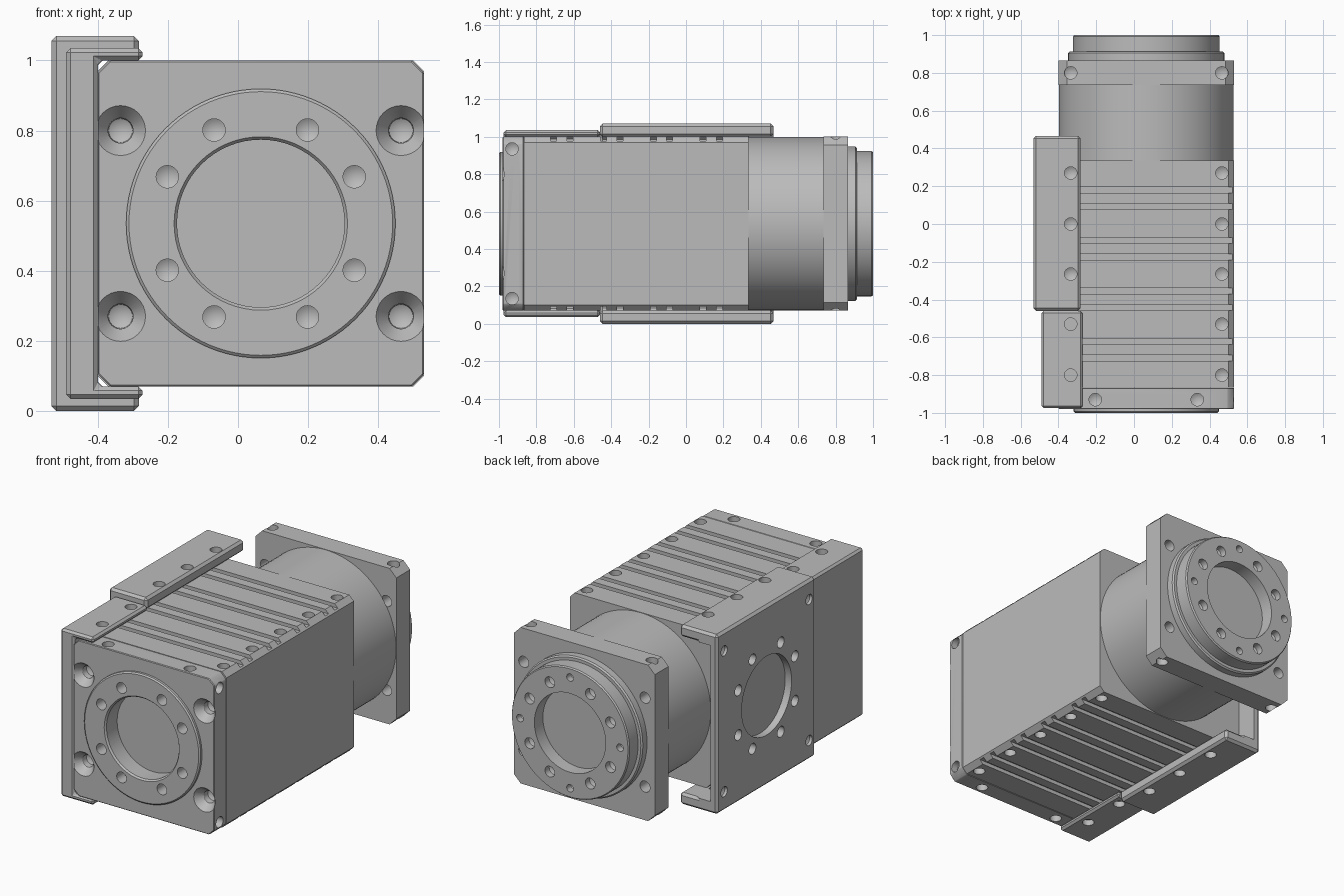
import bpy, bmesh, math
from mathutils import Vector, Matrix

if "Cube" in bpy.data.objects:
    bpy.data.objects.remove(bpy.data.objects["Cube"], do_unlink=True)

metal = bpy.data.materials.new("plain_grey_metal")
metal.use_nodes = True
GREY = (0.5, 0.5, 0.5, 1)
metal.diffuse_color = GREY
metal.node_tree.nodes["Principled BSDF"].inputs["Base Color"].default_value = GREY

CX, CZ, HALF = 0.065, 0.535, 0.465      # main axis and half width of the square body
X, Y, Z = Vector((1, 0, 0)), Vector((0, 1, 0)), Vector((0, 0, 1))


def add_lathe(bm, origin, axis, profile, segs=32):
    """Closed solid of revolution; profile is (distance along axis, radius)."""
    mat = Matrix.Translation(origin) @ axis.to_track_quat('Z', 'Y').to_matrix().to_4x4()
    rings = []
    for d, r in profile:
        n = segs if r > 0 else 1
        rings.append([bm.verts.new(mat @ Vector((r * math.cos(a), r * math.sin(a), d)))
                      for a in (math.tau * i / segs for i in range(n))])
    for a, b in zip(rings, rings[1:]):
        for i in range(segs):
            j = (i + 1) % segs
            if len(b) == 1:
                bm.faces.new((a[i], a[j], b[0]))
            else:
                bm.faces.new((a[i], a[j], b[j], b[i]))
    for ring in (rings[0], rings[-1]):
        if len(ring) > 1:
            bm.faces.new(ring)


def add_box(bm, lo, hi):
    lo, hi = Vector(lo), Vector(hi)
    size = hi - lo
    bmesh.ops.create_cube(bm, size=1, matrix=Matrix.Translation((lo + hi) / 2)
                          @ Matrix.Diagonal((*size, 1)))


def add_prism(bm, outline, y0, y1):
    face = bm.faces.new([bm.verts.new((x, y0, z)) for x, z in outline])
    grown = bmesh.ops.extrude_face_region(bm, geom=[face])["geom"]
    moved = [v for v in grown if isinstance(v, bmesh.types.BMVert)]
    bmesh.ops.translate(bm, vec=(0, y1 - y0, 0), verts=moved)


def drill(bm, point, axis, r=0.033, depth=0.04, segs=24):
    """Blind hole with a conical tip; axis points into the part."""
    add_lathe(bm, Vector(point), axis, [(-0.03, r), (depth, r), (depth + r * 0.6, 0)], segs)


def to_object(name, bm):
    bmesh.ops.recalc_face_normals(bm, faces=bm.faces)
    mesh = bpy.data.meshes.new(name)
    bm.to_mesh(mesh)
    bm.free()
    obj = bpy.data.objects.new(name, mesh)
    bpy.context.collection.objects.link(obj)
    return obj


def make(name, build, cut=None, bevel=0):
    """Build a part, bevel it, subtract its cutter and shade it."""
    bm = bmesh.new()
    build(bm)
    obj = to_object(name, bm)
    obj.data.materials.append(metal)
    if bevel:
        mod = obj.modifiers.new("chamfer", 'BEVEL')
        mod.width, mod.segments = bevel, 1
    cutter = None
    if cut:
        bm = bmesh.new()
        cut(bm)
        cutter = to_object(name + "_cutter", bm)
        cutter.hide_render = True
        mod = obj.modifiers.new("holes", 'BOOLEAN')
        mod.operation, mod.solver, mod.object = 'DIFFERENCE', 'EXACT', cutter
    bpy.ops.object.select_all(action='DESELECT')
    obj.select_set(True)
    bpy.context.view_layer.objects.active = obj
    for mod in list(obj.modifiers):
        bpy.ops.object.modifier_apply(modifier=mod.name)
    if cutter:
        bpy.data.objects.remove(cutter, do_unlink=True)
    bpy.ops.object.shade_smooth_by_angle(angle=math.radians(25))
    return obj


def square(c):
    """Body cross-section with chamfered corners."""
    h, k = HALF, HALF - c
    return [(CX + a, CZ + b) for a, b in ((-k, -h), (k, -h), (h, -k), (h, k),
                                          (k, h), (-k, h), (-h, k), (-h, -k))]


def bolt_circle(r=0.298):
    slope = math.atan(0.5)
    for q in range(4):
        for a in (slope, math.pi / 2 - slope):
            t = a + q * math.pi / 2
            yield r * math.cos(t), r * math.sin(t)


CORNERS = [(sx * 0.4, sz * 0.265) for sx in (-1, 1) for sz in (-1, 1)]
ROWS = (0.27, 0, -0.265, -0.53, -0.8)
TOP, BOTTOM = CZ + HALF, CZ - HALF


# Main body with paired cooling grooves and a row of holes, above and below
def body_cuts(bm):
    for pair in range(4):
        for y in (0.18 - pair * 0.267, 0.092 - pair * 0.267):
            add_box(bm, (-0.6, y - 0.016, TOP - 0.022), (0.7, y + 0.016, TOP + 0.1))
            add_box(bm, (-0.6, y - 0.016, BOTTOM - 0.1), (0.7, y + 0.016, BOTTOM + 0.022))
    for y in ROWS:
        drill(bm, (CX + 0.4, y, TOP), -Z)
        drill(bm, (CX + 0.4, y, BOTTOM), Z)


make("main_body", lambda bm: add_prism(bm, square(0.03), -0.865, 0.335), body_cuts)


# Front plate and raised ring share the bore and bolt holes
def front_cuts(bm):
    add_lathe(bm, (CX, -1.0, CZ), Y, [(-0.02, 0.264), (0.01, 0.239), (0.11, 0.239)], 64)
    for dx, dz in bolt_circle():
        drill(bm, (CX + dx, -1.0, CZ + dz), Y, 0.032, 0.07)


def plate_cuts(bm):
    front_cuts(bm)
    for dx, dz in CORNERS:
        add_lathe(bm, (CX + dx, -0.98, CZ + dz), Y,
                  [(-0.01, 0.079), (0.045, 0.036), (0.08, 0.034), (0.1, 0)])
    for dx in (-0.27, 0.27):
        drill(bm, (CX + dx, -0.93, TOP), -Z)
        drill(bm, (CX + dx, -0.93, BOTTOM), Z)
    for dz in (-0.4, 0.4):
        drill(bm, (CX + HALF, -0.93, CZ + dz), -X)


make("front_plate", lambda bm: add_prism(bm, square(0.035), -0.98, -0.867), plate_cuts, 0.004)
make("front_ring", lambda bm: add_lathe(bm, (CX, -1.0, CZ), Y,
     [(0, 0.376), (0.007, 0.384), (0.02, 0.384)], 96), front_cuts)

# Round neck between the body and the rear flange
make("neck", lambda bm: add_lathe(bm, (CX, 0.335, CZ), Y, [(0, 0.463), (0.4, 0.463)], 96))


# Square rear flange
def flange_cuts(bm):
    for dx, dz in CORNERS:
        add_lathe(bm, (CX + dx, 0.7, CZ + dz), Y, [(0, 0.033), (0.2, 0.033)])
    for dx in (-0.4, 0.4):
        drill(bm, (CX + dx, 0.8, TOP), -Z)
        drill(bm, (CX + dx, 0.8, BOTTOM), Z)


make("rear_flange", lambda bm: add_prism(bm, square(0.045), 0.735, 0.865), flange_cuts)


# Stepped rear hub with bore, bolt circle and four pin holes
def hub_cuts(bm):
    add_lathe(bm, (CX, 1.03, CZ), -Y, [(0, 0.235), (0.11, 0.235)], 64)
    for dx, dz in bolt_circle():
        drill(bm, (CX + dx, 1.0, CZ + dz), -Y, 0.032)
    for dx, dz in ((0.33, 0), (-0.33, 0), (0, 0.33), (0, -0.33)):
        drill(bm, (CX + dx, 1.0, CZ + dz), -Y, 0.022)


make("rear_hub", lambda bm: add_lathe(bm, (CX, 0.865, CZ), Y,
     [(0, 0.414), (0.04, 0.414), (0.048, 0.406), (0.048, 0.388), (0.127, 0.388), (0.135, 0.382)],
     96), hub_cuts)


# Side brackets: channels that wrap over the top and bottom of the body
def channel(x_out, x_tip, lip):
    x_in, lo, hi = CX - HALF, BOTTOM - lip, TOP + lip
    return [(x_out, lo), (x_tip, lo), (x_tip, BOTTOM), (x_in, BOTTOM),
            (x_in, TOP), (x_tip, TOP), (x_tip, hi), (x_out, hi)]


def lip_holes(bm, rows, lip):
    for y in rows:
        drill(bm, (CX - 0.4, y, TOP + lip), -Z, depth=min(0.04, lip))
        drill(bm, (CX - 0.4, y, BOTTOM - lip), Z, depth=min(0.04, lip))


def large_cuts(bm):
    lip_holes(bm, ROWS[:3], 0.07)
    # open rear pocket, leaving a thin outer wall
    add_box(bm, (-0.488, 0.337, BOTTOM), (-0.35, 0.6, TOP))
    add_lathe(bm, (-0.56, 0, CZ), X, [(0, 0.235), (0.07, 0.235)], 64)
    for dy, dz in bolt_circle():
        drill(bm, (-0.53, dy, CZ + dz), X, 0.032)
    for dy in (-0.4, 0.4):
        for dz in (-0.42, 0.42):
            drill(bm, (-0.53, dy, CZ + dz), X, 0.03, 0.015)


make("large_side_bracket", lambda bm: add_prism(bm, channel(-0.532, -0.283, 0.07), -0.46, 0.467),
     large_cuts, 0.014)
make("small_side_bracket", lambda bm: add_prism(bm, channel(-0.49, -0.272, 0.035), -0.975, -0.46),
     lambda bm: lip_holes(bm, ROWS[3:], 0.035), 0.012)
